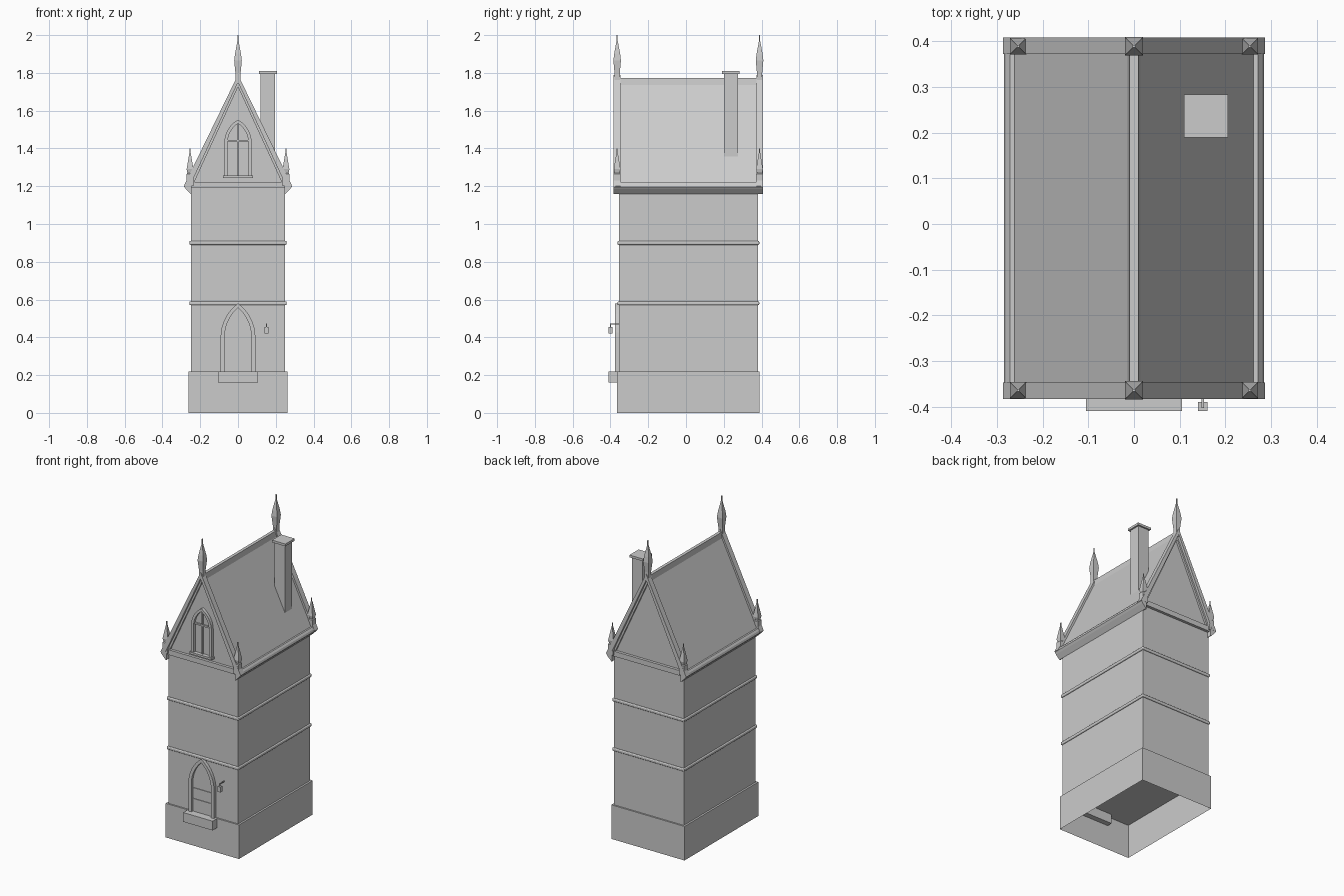
import bpy, bmesh, math

if "Cube" in bpy.data.objects:
    bpy.data.objects.remove(bpy.data.objects["Cube"])

C = 0.0125                       # centre of the tower in y
FRONT = -0.355                   # front wall plane


def finish(name, bm):
    bmesh.ops.recalc_face_normals(bm, faces=bm.faces)
    me = bpy.data.meshes.new(name)
    bm.to_mesh(me)
    bm.free()
    ob = bpy.data.objects.new(name, me)
    bpy.context.collection.objects.link(ob)
    return ob


def box(name, x0, x1, y0, y1, z0, z1, open_bottom=False, bevel=0):
    bm = bmesh.new()
    bmesh.ops.create_cube(bm, size=1)
    for v in bm.verts:
        v.co.x = x1 if v.co.x > 0 else x0
        v.co.y = y1 if v.co.y > 0 else y0
        v.co.z = z1 if v.co.z > 0 else z0
    ob_faces = [f for f in bm.faces if all(abs(v.co.z - z0) < 1e-6 for v in f.verts)]
    if open_bottom:
        bmesh.ops.delete(bm, geom=ob_faces, context='FACES_ONLY')
    ob = finish(name, bm)
    if bevel:
        m = ob.modifiers.new("bevel", 'BEVEL')
        m.width, m.segments = bevel, 3
    return ob


def extrude(name, pts, y0, y1):
    """Extrude an x-z outline from y0 to y1."""
    bm = bmesh.new()
    f = bm.faces.new([bm.verts.new((x, y0, z)) for x, z in pts])
    r = bmesh.ops.extrude_face_region(bm, geom=[f])
    for v in r['geom']:
        if isinstance(v, bmesh.types.BMVert):
            v.co.y = y1
    return finish(name, bm)


def mirrored(half):
    """Right-hand outline, top to bottom, closed over to the left."""
    return half + [(-x, z) for x, z in reversed(half) if x > 1e-6]


def arch(w, z0, spring, apex, n=8):
    """Pointed arch outline from bottom left to bottom right."""
    h = apex - spring
    r = (w * w + h * h) / (2 * w)
    a = math.asin(h / r)
    right = [(w - r + r * math.cos(a * i / n), spring + r * math.sin(a * i / n)) for i in range(n + 1)]
    right[-1] = (0, apex)
    left = [(-x, z) for x, z in right[:-1]]
    return [(-w, z0)] + left + right[::-1] + [(w, z0)]


def finial(name, x, y, rings):
    """Square spire made of stacked (half width, z) rings."""
    bm = bmesh.new()
    loops = [[bm.verts.new((x + sx * s, y + sy * s, z)) for sx, sy in ((-1, -1), (1, -1), (1, 1), (-1, 1))]
             for s, z in rings]
    for a, b in zip(loops, loops[1:]):
        for i in range(4):
            j = (i + 1) % 4
            bm.faces.new((a[i], a[j], b[j], b[i]))
    bm.faces.new(loops[0])
    bm.faces.new(loops[-1])
    return finish(name, bm)


# Tower body, plinth and string courses
box("plinth", -0.262, 0.262, C - 0.377, C + 0.377, 0, 0.22, open_bottom=True)
box("tower_body", -0.25, 0.25, C - 0.3675, C + 0.3675, 0.22, 1.2, open_bottom=True)
for z in (0.58, 0.9):
    box("string_course", -0.258, 0.258, C - 0.3755, C + 0.3755, z - 0.01, z + 0.01, bevel=0.006)

# Roof with gable ends, ridge and eave mouldings
extrude("roof", [(0, 1.765), (0.265, 1.215), (-0.265, 1.215)], FRONT, 2 * C - FRONT)
extrude("ridge_cap", [(-0.01, 1.773), (0.01, 1.773), (0.014, 1.735), (-0.014, 1.735)], C - 0.38, C + 0.38)
for s in (-1, 1):
    eave = [(0.245, 1.222), (0.272, 1.222), (0.281, 1.21), (0.285, 1.197), (0.276, 1.185), (0.25, 1.158), (0.245, 1.158)]
    extrude("eave_moulding", [(s * x, z) for x, z in eave], C - 0.395, C + 0.395)

# Gable trim and finials, front and back
tall = [(0.014, 1.74), (0.014, 1.80), (0.02, 1.865), (0.016, 1.90), (0.004, 1.965), (0.003, 1.97), (0.003, 2.0)]
small = [(0.018, 1.2), (0.018, 1.265), (0.014, 1.27), (0.018, 1.29), (0.004, 1.375), (0.0025, 1.38), (0.0025, 1.4)]
for side, s in (("front", -1), ("back", 1)):
    def y(d):
        return C + s * d
    extrude(side + "_bargeboard",
            [(0, 1.79), (0.287, 1.2), (0.255, 1.2), (0, 1.75), (-0.255, 1.2), (-0.287, 1.2)], y(0.36), y(0.396))
    extrude(side + "_inner_bargeboard",
            [(0, 1.76), (0.26, 1.21), (0.237, 1.21), (0, 1.725), (-0.237, 1.21), (-0.26, 1.21)], y(0.36), y(0.38))
    extrude(side + "_gable_cornice",
            mirrored([(0.26, 1.223), (0.285, 1.2), (0.275, 1.19)]), y(0.36), y(0.385))
    finial(side + "_ridge_finial", 0, y(0.377), tall)
    for x in (-0.254, 0.254):
        finial(side + "_eave_finial", x, y(0.377), small)

# Chimney
box("chimney_shaft", 0.12, 0.196, 0.2, 0.274, 1.3, 1.797)
box("chimney_cap", 0.11, 0.206, 0.19, 0.284, 1.795, 1.81)

# Door with straps and step
extrude("door_frame", arch(0.092, 0.22, 0.4, 0.58) + arch(0.071, 0.22, 0.4, 0.557)[::-1], FRONT + 0.005, -0.376)
extrude("door_leaf", arch(0.073, 0.22, 0.4, 0.558), FRONT + 0.005, -0.36)
for z in (0.3, 0.37):
    box("door_strap", -0.068, 0.068, -0.364, -0.355, z - 0.004, z + 0.004)
box("door_step", -0.105, 0.105, -0.41, -0.33, 0.16, 0.22)

# Wall lantern
box("lantern", 0.14, 0.161, -0.41, -0.39, 0.42, 0.455)
box("lantern_bracket", 0.148, 0.153, -0.403, -0.35, 0.467, 0.473)
box("lantern_hanger", 0.148, 0.153, -0.403, -0.398, 0.45, 0.473)

# Gable window
extrude("window_frame", arch(0.072, 1.25, 1.43, 1.552) + arch(0.055, 1.25, 1.43, 1.533)[::-1], FRONT + 0.005, -0.375)
extrude("window_pane", arch(0.057, 1.25, 1.43, 1.534), FRONT + 0.005, -0.358)
box("window_mullion", -0.005, 0.005, -0.368, -0.352, 1.25, 1.53)
box("window_transom", -0.055, 0.055, -0.368, -0.352, 1.436, 1.446)
box("window_sill", -0.08, 0.08, -0.383, -0.35, 1.243, 1.256)
